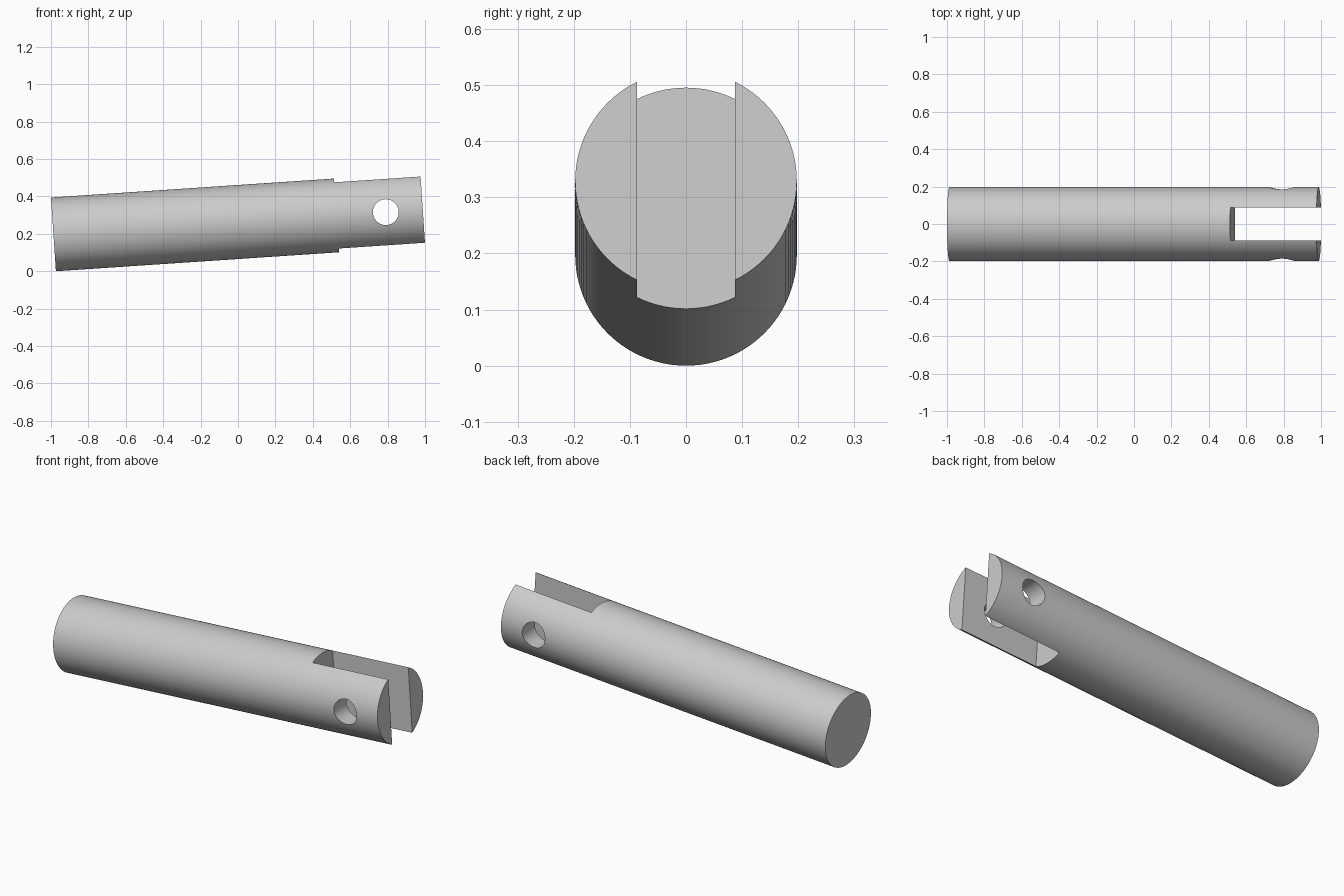
import bpy
import math
from mathutils import Matrix, Vector

default = bpy.data.objects.get("Cube")
if default:
    bpy.data.objects.remove(default, do_unlink=True)

RADIUS = 0.1975
LENGTH = 1.979
SLOT_START = 1.517
SLOT_WIDTH = 0.174
HOLE_AT = 1.781
HOLE_RADIUS = 0.069
TILT = math.radians(3.83)

steel = bpy.data.materials.new("grey steel")
steel.use_nodes = True
grey = (0.6, 0.6, 0.6, 1)
steel.diffuse_color = grey
steel.node_tree.nodes["Principled BSDF"].inputs["Base Color"].default_value = grey


def cylinder(name, radius, depth, location, rotation, sides):
    bpy.ops.mesh.primitive_cylinder_add(vertices=sides, radius=radius, depth=depth,
                                        location=location, rotation=rotation)
    obj = bpy.context.object
    obj.name = name
    return obj


def cut(target, cutter):
    cutter.hide_render = True
    mod = target.modifiers.new(cutter.name, 'BOOLEAN')
    mod.operation = 'DIFFERENCE'
    mod.solver = 'EXACT'
    mod.object = cutter
    bpy.context.view_layer.objects.active = target
    bpy.ops.object.modifier_apply(modifier=mod.name)
    bpy.data.objects.remove(cutter, do_unlink=True)


# Round rod lying along x, starting at x = 0
rod = cylinder("clevis_rod", RADIUS, LENGTH, (LENGTH / 2, 0, 0), (0, math.pi / 2, 0), 96)
bpy.ops.object.transform_apply(location=True, rotation=True, scale=True)
rod.data.materials.append(steel)

# Fork slot, open at the far end
bpy.ops.mesh.primitive_cube_add(size=1, location=(SLOT_START + 0.5, 0, 0))
slot = bpy.context.object
slot.name = "slot_cutter"
slot.scale = (1, SLOT_WIDTH, 1)
bpy.context.view_layer.update()
cut(rod, slot)

# Pin hole through both fork arms
hole = cylinder("pin_hole_cutter", HOLE_RADIUS, 1, (HOLE_AT, 0, 0), (math.pi / 2, 0, 0), 64)
cut(rod, hole)

# Tilt the rod and set it on the ground
rise = RADIUS * math.cos(TILT)
left_end = Vector((-1 + RADIUS * math.sin(TILT), 0, rise))
rod.data.transform(Matrix.Translation(left_end) @ Matrix.Rotation(-TILT, 4, 'Y'))

bpy.ops.object.select_all(action='DESELECT')
rod.select_set(True)
bpy.context.view_layer.objects.active = rod
bpy.ops.object.shade_smooth_by_angle(angle=math.radians(30))
